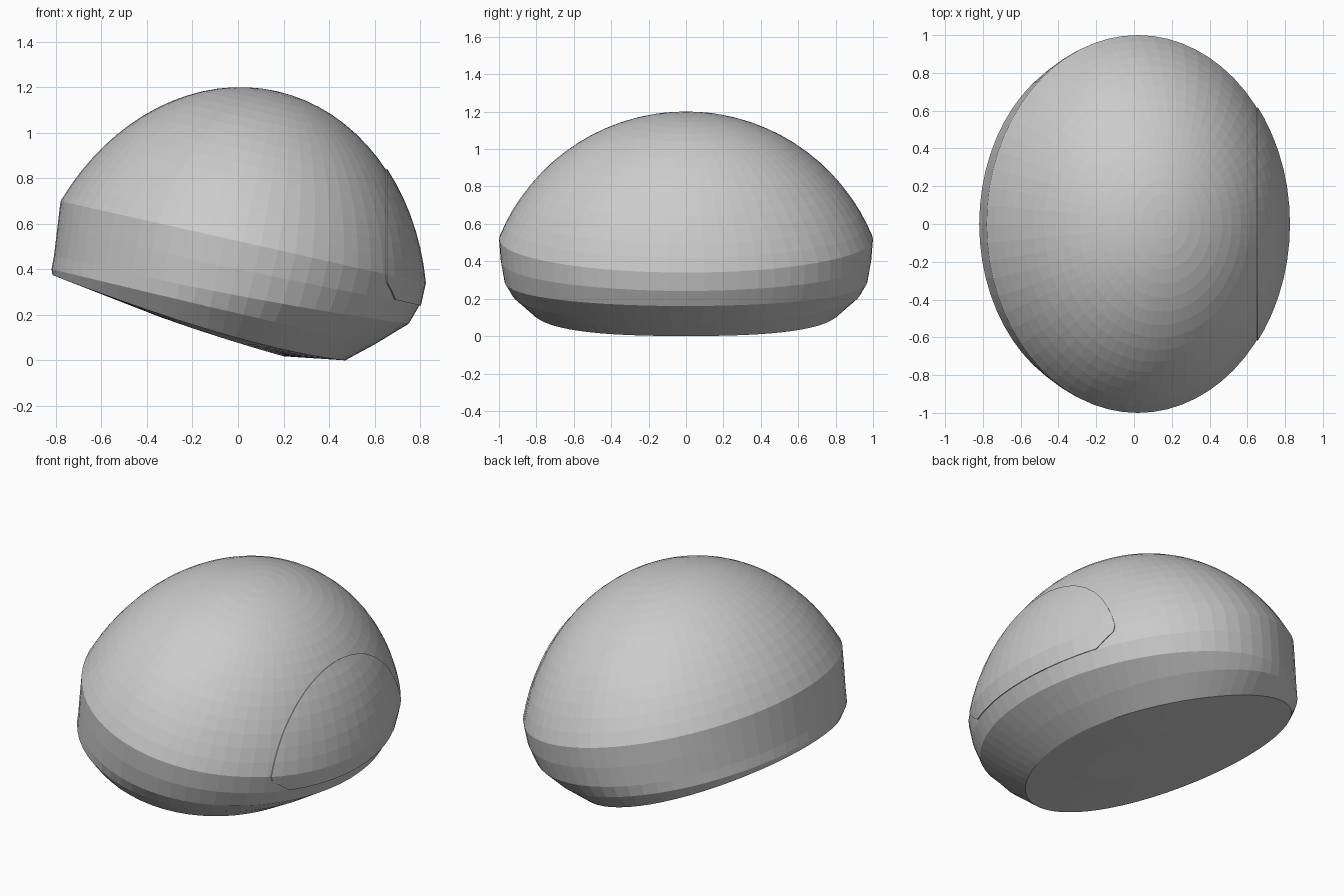
import bpy, bmesh, math
from mathutils import Vector, Matrix

cube = bpy.data.objects.get("Cube")
if cube:
    bpy.data.objects.remove(cube)

# Plain grey shell colour
grey = bpy.data.materials.new("shell grey")
GREY = (0.6, 0.6, 0.6, 1)
grey.diffuse_color = GREY
grey.use_nodes = True
for node in grey.node_tree.nodes:
    if node.type == 'BSDF_PRINCIPLED':
        node.inputs["Base Color"].default_value = GREY

SEGMENTS, DOME_ROWS = 64, 16
HALF_X, HALF_Y, DOME_HEIGHT = 0.82, 1.0, 0.68
CAP = math.radians(68)
TILT = math.atan2(0.36, 1.6)
FRAME = Matrix.Translation((0.02, 0, 0.52)) @ Matrix.Rotation(TILT, 4, 'Y')


def blend(left, side, right, c):
    """Smooth value round a ring from -x (c=-1) past the sides to +x (c=1)."""
    return side + (right - left) / 2 * c + ((right + left) / 2 - side) * c * c


def ring(bm, radius, height):
    verts = []
    for i in range(SEGMENTS):
        a = math.tau * i / SEGMENTS
        c = math.cos(a)
        r, n = blend(*radius, c), blend(*height, c)
        verts.append(bm.verts.new(FRAME @ Vector((HALF_X * r * c, HALF_Y * r * math.sin(a), n))))
    return verts


def build_shell():
    bm = bmesh.new()
    rings = []
    # Domed cap down to the rim
    for k in range(1, DOME_ROWS + 1):
        p = CAP * k / DOME_ROWS
        r = math.sin(p) / math.sin(CAP)
        n = DOME_HEIGHT * (math.cos(p) - math.cos(CAP)) / (1 - math.cos(CAP))
        rings.append(ring(bm, (r, r, r), (n, n, n)))
    # Side band and rounded underside: radius and height at left, side, right
    for radius, height in (
        ((0.985, 0.99, 1.0), (-0.12, -0.12, -0.10)),
        ((0.97, 0.97, 0.965), (-0.24, -0.235, -0.19)),
        ((0.967, 0.93, 0.81), (-0.30, -0.31, -0.312)),
        ((0.955, 0.82, 0.676), (-0.325, -0.412, -0.408)),
        ((0.35, 0.35, 0.35), (-0.40, -0.43, -0.45)),
    ):
        rings.append(ring(bm, radius, height))
    for a, b in zip(rings, rings[1:]):
        for i in range(SEGMENTS):
            j = (i + 1) % SEGMENTS
            bm.faces.new((a[i], b[i], b[j], a[j]))
    # Close the top and the bottom with fans
    for edge, height in ((rings[0], DOME_HEIGHT), (rings[-1], -0.43)):
        tip = bm.verts.new(FRAME @ Vector((0, 0, height)))
        for i in range(SEGMENTS):
            bm.faces.new((edge[i], edge[(i + 1) % SEGMENTS], tip))
    bmesh.ops.recalc_face_normals(bm, faces=bm.faces)
    return bm


def finish(bm, name):
    mesh = bpy.data.meshes.new(name)
    bm.to_mesh(mesh)
    bm.free()
    mesh.materials.append(grey)
    obj = bpy.data.objects.new(name, mesh)
    bpy.context.collection.objects.link(obj)
    return obj


finish(build_shell(), "shell")

# End panel: the +x end of the shell, trimmed with cut lower corners
bm = build_shell()
down = FRAME.to_3x3() @ Vector((0, 0, -1))
cuts = [
    ((0.65, 0, 0), (-1, 0, 0)),
    (FRAME @ Vector((0, 0, -0.1)), down),
    ((0, 0.62, 0.36), (0, 0.11, -0.14)),
    ((0, -0.62, 0.36), (0, -0.11, -0.14)),
]
for point, normal in cuts:
    bmesh.ops.bisect_plane(bm, geom=bm.verts[:] + bm.edges[:] + bm.faces[:], dist=1e-5,
                           plane_co=point, plane_no=normal, clear_outer=True)
panel = finish(bm, "end_panel")
plate = panel.modifiers.new("plate", 'SOLIDIFY')
plate.thickness = 0.006
plate.offset = 1
